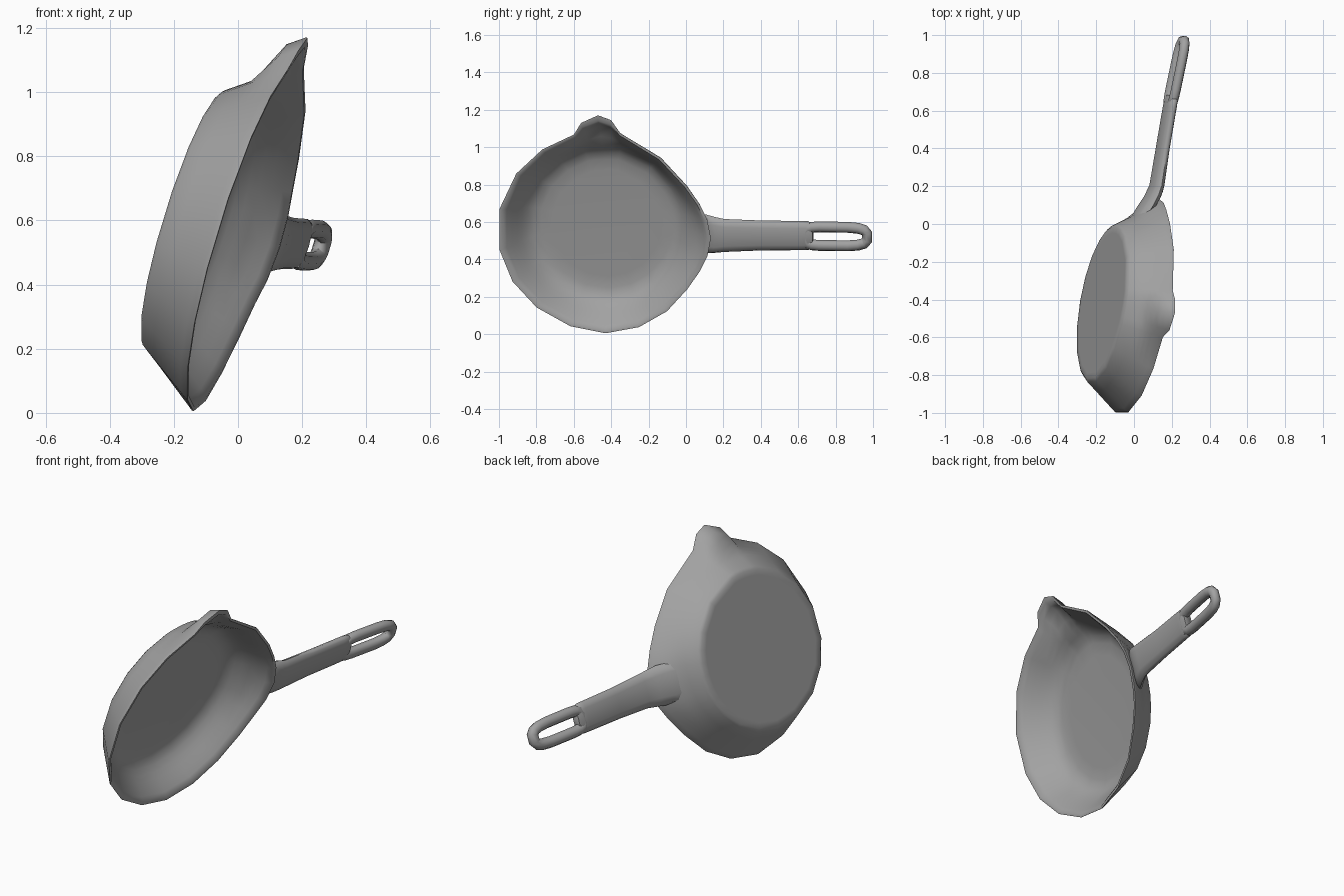
import bpy, bmesh, math
from mathutils import Vector

cube = bpy.data.objects.get("Cube")
if cube:
    bpy.data.objects.remove(cube, do_unlink=True)

# Tilted plane of the pan mouth
NORMAL = Vector((1, -0.16, -0.30)).normalized()
CY, CZ = -0.45, 0.545
DEPTH, BASE_R, RIM_R = 0.2, 0.418, 0.57
SY, SZ = 0.988, 0.959

iron = bpy.data.materials.new("grey iron")
iron.use_nodes = True
GREY = (0.36, 0.36, 0.36, 1)
iron.diffuse_color = GREY
iron.node_tree.nodes["Principled BSDF"].inputs["Base Color"].default_value = GREY


def place(y, z, h):
    """Point above (y, z) on the mouth plane, raised by h along its normal."""
    return Vector((0.02 + 0.16 * (y - CY) + 0.30 * (z - CZ), y, z)) + NORMAL * h


def loft(name, rings, closed=False, angle=50):
    """Skin a list of equal rings; cap the ends unless the loft is closed."""
    bm = bmesh.new()
    rows = [[bm.verts.new(p) for p in ring] for ring in rings]
    n = len(rows[0])
    pairs = list(zip(rows, rows[1:]))
    if closed:
        pairs.append((rows[-1], rows[0]))
    else:
        bm.faces.new(rows[0])
        bm.faces.new(rows[-1])
    for a, b in pairs:
        for i in range(n):
            j = (i + 1) % n
            bm.faces.new((a[i], a[j], b[j], b[i]))
    bmesh.ops.recalc_face_normals(bm, faces=bm.faces)
    mesh = bpy.data.meshes.new(name)
    bm.to_mesh(mesh)
    bm.free()
    mesh.materials.append(iron)
    obj = bpy.data.objects.new(name, mesh)
    bpy.context.collection.objects.link(obj)
    bpy.ops.object.select_all(action='DESELECT')
    obj.select_set(True)
    bpy.context.view_layer.objects.active = obj
    bpy.ops.object.shade_smooth_by_angle(angle=math.radians(angle))


def power(v, e):
    return math.copysign(abs(v) ** e, v)


# Rim outline (y, z, lift), including the pouring lip and the handle root
RIM = [(-1, .67, 0), (-1, .45, 0), (-.93, .28, 0), (-.8, .14, 0), (-.62, .04, 0),
       (-.43, .002, 0), (-.25, .035, 0), (-.1, .12, 0), (.01, .24, .005), (.08, .34, .01),
       (.12, .42, .02), (.14, .52, .025), (.12, .62, .025), (.08, .7, .022), (.01, .8, .022),
       (-.13, .95, .02), (-.35, 1.08, .01), (-.4, 1.15, .01), (-.47, 1.176, .012),
       (-.56, 1.135, .01), (-.6, 1.07, 0), (-.77, .99, 0), (-.91, .86, 0)]


def pan_ring(f, inset, lip):
    """Ring at fraction f from base to rim; lip thickens the pouring spout."""
    ring = []
    bulge = min(1, max(0, (f - 0.42) / 0.31))
    for y, z, lift in RIM:
        dy, dz = (y - CY) / SY, (z - CZ) / SZ
        r = math.hypot(dy, dz)
        wall = min(r, RIM_R)
        radius = BASE_R + (wall - BASE_R) * f + (r - wall) * (bulge - lip) - inset
        ring.append(place(CY + SY * dy / r * radius, CZ + SZ * dz / r * radius,
                          lift * f - DEPTH * (1 - f)))
    return ring


# Pan bowl: outside from the base up, over the rim, then down to the floor
OUTSIDE = [(0, .04), (0, .008), (.05, 0), (.3, 0), (.42, 0), (.52, 0), (.62, 0),
           (.73, 0), (.86, 0), (.97, 0), (1, .003)]
INSIDE = [(1, .016), (.88, .021), (.73, .024), (.58, .025), (.45, .027), (.32, .032),
          (.21, .047), (.155, .08), (.14, .14)]
loft("pan_bowl", [pan_ring(f, inset, 0) for f, inset in OUTSIDE]
     + [pan_ring(f, inset, 0.2 * min(1, f / 0.7)) for f, inset in INSIDE])

# Handle shaft: y, half width, top, underside, lean along the bowl wall
SHAFT = [(.114, .1, .01, -.1, 1), (.14, .103, .022, -.078, .95),
         (.165, .096, .027, -.048, .7), (.205, .088, .03, -.027, .2),
         (.4, .08, .028, -.026, 0), (.62, .078, .031, -.024, 0),
         (.655, .077, .031, -.022, 0), (.68, .06, .026, -.016, 0)]
rings = []
for y, half, top, under, lean in SHAFT:
    ring = []
    for i in range(12):
        a = math.tau * i / 12
        side = half * power(math.cos(a), 0.8)
        h = (top + under) / 2 + (top - under) / 2 * power(math.sin(a), 0.8)
        ring.append(place(y + lean * (0.92 * h - side * side), 0.528 + side, h))
    rings.append(ring)
loft("handle_shaft", rings, angle=60)

# Handle loop: tube swept around the hanging hole
STEPS = 16
path = []
for i in range(STEPS):
    a = math.tau * (i + 0.5) / STEPS
    square = 0.6 if math.cos(a) > 0 else 0.35
    path.append(Vector((0.808 + 0.165 * power(math.cos(a), square),
                        0.526 + 0.05 * power(math.sin(a), square))))
rings = []
for i, p in enumerate(path):
    along = (path[(i + 1) % STEPS] - path[i - 1]).normalized()
    out = Vector((along.y, -along.x))
    ring = []
    for k in range(8):
        a = math.tau * k / 8
        q = p + out * 0.029 * math.cos(a)
        ring.append(place(q.x, q.y, 0.004 + 0.05 * (q.x - 0.65) + 0.027 * math.sin(a)))
    rings.append(ring)
loft("handle_loop", rings, closed=True, angle=60)
